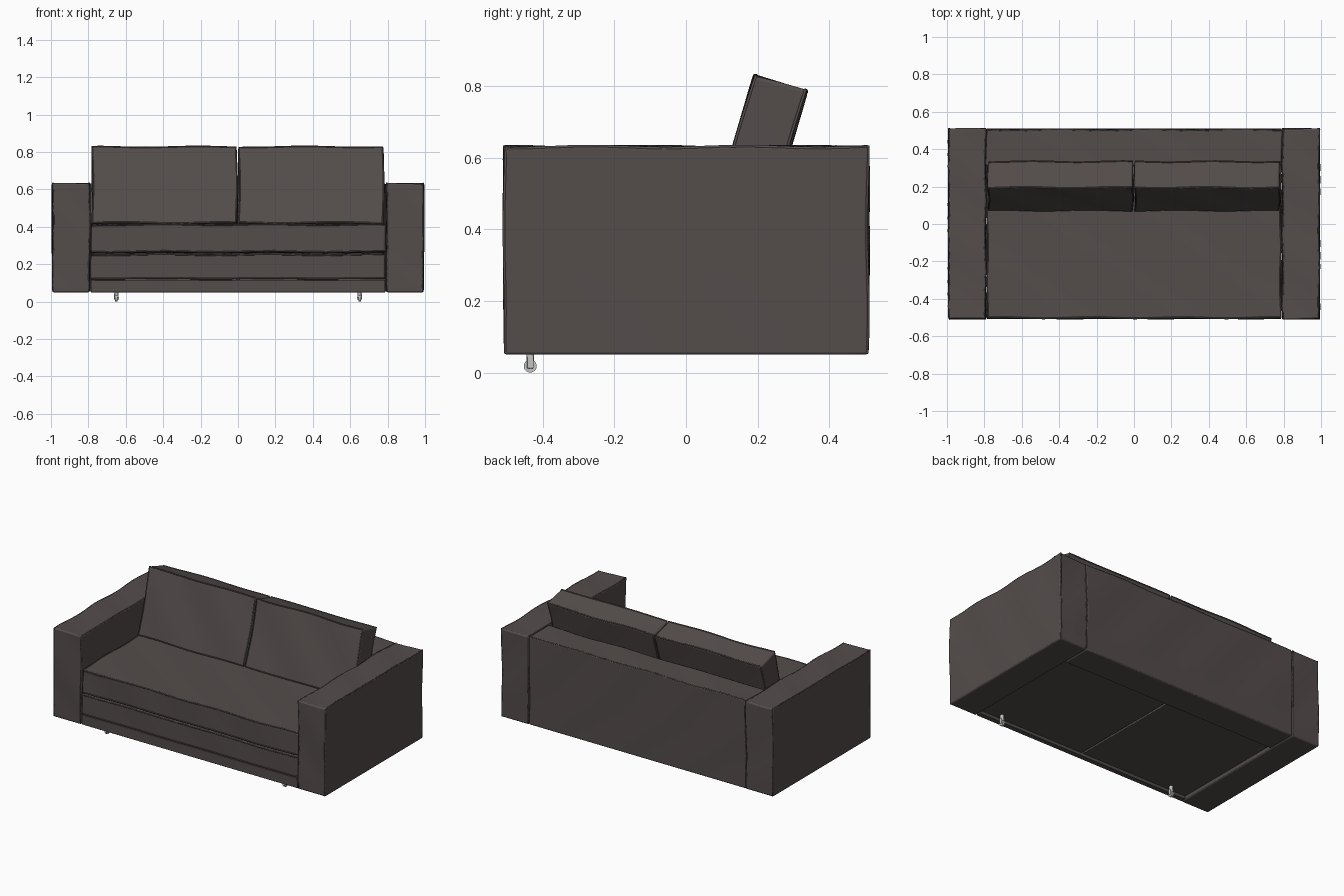
import bpy, bmesh, math
from mathutils import Vector, Matrix

if "Cube" in bpy.data.objects:
    bpy.data.objects.remove(bpy.data.objects["Cube"])


def material(name, rgb):
    m = bpy.data.materials.new(name)
    m.diffuse_color = (*rgb, 1)
    m.use_nodes = True
    m.node_tree.nodes["Principled BSDF"].inputs["Base Color"].default_value = m.diffuse_color
    return m


FABRIC = material("dark taupe fabric", (0.088, 0.073, 0.071))
METAL = material("light grey metal", (0.55, 0.55, 0.53))


def wobble(p, amt):
    # gentle upholstery waviness, fading out towards the flat underside
    k = amt * min(1, max(0, (p.z - 0.06) / 0.2))
    return p + k * Vector((math.sin(17 * p.y + 9 * p.z), math.sin(13 * p.x + 11 * p.z),
                           math.sin(11 * p.x + 15 * p.y + 1)))


def finish(ob, angle=40):
    bpy.ops.object.select_all(action='DESELECT')
    ob.select_set(True)
    bpy.context.view_layer.objects.active = ob
    bpy.ops.object.shade_smooth_by_angle(angle=math.radians(angle))


def soft_box(name, lo, hi, mat=FABRIC, amt=0.003, bevel=0.008, frame=Matrix(), cuts=14):
    """Bevelled, slightly wavy box between two corners, placed by a matrix."""
    lo, hi = Vector(lo), Vector(hi)
    bm = bmesh.new()
    bmesh.ops.create_cube(bm, size=1)
    bmesh.ops.subdivide_edges(bm, edges=bm.edges[:], cuts=cuts, use_grid_fill=True)
    for v in bm.verts:
        p = Vector([lo[i] + (v.co[i] + 0.5) * (hi[i] - lo[i]) for i in range(3)])
        v.co = wobble(frame @ p, amt)
    me = bpy.data.meshes.new(name)
    bm.to_mesh(me)
    bm.free()
    me.materials.append(mat)
    ob = bpy.data.objects.new(name, me)
    bpy.context.collection.objects.link(ob)
    b = ob.modifiers.new("soft edges", 'BEVEL')
    b.width, b.segments, b.limit_method = bevel, 2, 'ANGLE'
    b.angle_limit = math.radians(50)
    finish(ob)
    return ob


def piping(name, corners, amt=0.003, frame=Matrix(), radius=0.0045, steps=16):
    """Thin raised seam running round a closed loop of corners."""
    pts = []
    for i, a in enumerate(corners):
        a, b = Vector(a), Vector(corners[(i + 1) % len(corners)])
        pts += [wobble(frame @ a.lerp(b, j / steps), amt) for j in range(steps)]
    cu = bpy.data.curves.new(name, 'CURVE')
    cu.dimensions = '3D'
    cu.bevel_depth, cu.bevel_resolution = radius, 1
    sp = cu.splines.new('POLY')
    sp.points.add(len(pts) - 1)
    for q, p in zip(sp.points, pts):
        q.co = (*p, 1)
    sp.use_cyclic_u = True
    cu.materials.append(FABRIC)
    ob = bpy.data.objects.new(name, cu)
    bpy.context.collection.objects.link(ob)


def rect(axis, at, lo, hi):
    """Four corners of a rectangle perpendicular to an axis."""
    out = []
    for u, v in ((lo[0], lo[1]), (hi[0], lo[1]), (hi[0], hi[1]), (lo[0], hi[1])):
        c = [u, v]
        c.insert(axis, at)
        out.append(tuple(c))
    return out


def cylinder(name, radius, depth, loc, axis='Z'):
    rot = (0, math.pi / 2, 0) if axis == 'X' else (0, 0, 0)
    bpy.ops.mesh.primitive_cylinder_add(vertices=20, radius=radius, depth=depth,
                                        location=loc, rotation=rot)
    ob = bpy.context.object
    ob.name = name
    ob.data.materials.append(METAL)
    finish(ob)


# arms with seams on their outer and inner sides
for s, side in ((-1, "left"), (1, "right")):
    x0, x1 = sorted((s * 0.792, s * 0.993))
    soft_box(side + "_arm", (x0, -0.508, 0.05), (x1, 0.51, 0.632))
    for x, part in ((s * 0.988, "outer"), (s * 0.797, "inner")):
        piping(f"{side}_arm_{part}_seam", rect(0, x, (-0.505, 0.056), (0.507, 0.629)))

# back panel between the arms
soft_box("back_panel", (-0.79, 0.31, 0.05), (0.79, 0.508, 0.632))
piping("back_panel_seam", rect(1, 0.503, (-0.785, 0.056), (0.785, 0.629)))

# seat mattress, folded mattress below it, and front rail
soft_box("seat_cushion", (-0.787, -0.505, 0.262), (0.787, 0.315, 0.415), bevel=0.012)
piping("seat_top_seam", rect(2, 0.411, (-0.783, -0.502), (0.783, 0.30)))
piping("seat_bottom_seam", rect(2, 0.268, (-0.783, -0.503), (0.783, 0.30)))
soft_box("folded_mattress", (-0.787, -0.505, 0.12), (0.787, 0.315, 0.256), bevel=0.012)
piping("mattress_top_seam", rect(2, 0.25, (-0.783, -0.503), (0.783, 0.30)))
piping("mattress_bottom_seam", rect(2, 0.124, (-0.783, -0.503), (0.783, 0.30)))
soft_box("front_rail", (-0.787, -0.503, 0.05), (0.787, -0.47, 0.116), bevel=0.005)

# recessed underside in two halves
for s, side in ((-1, "left"), (1, "right")):
    x0, x1 = sorted((s * 0.006, s * 0.789))
    soft_box(side + "_base_panel", (x0, -0.475, 0.07), (x1, 0.312, 0.125), amt=0, bevel=0.003, cuts=1)

# leaning back cushions
lean = Matrix.Translation((0, 0.204, 0.604)) @ Matrix.Rotation(-0.286, 4, 'X')
for s, side in ((-1, "left"), (1, "right")):
    x0, x1 = sorted((s * 0.004, s * 0.78))
    soft_box(side + "_back_cushion", (x0, -0.077, -0.215), (x1, 0.077, 0.213),
             amt=0.003, bevel=0.01, frame=lean)
    for y, part in ((-0.073, "front"), (0.073, "rear")):
        piping(f"{side}_cushion_{part}_seam",
               rect(1, y, (x0 + 0.004, -0.211), (x1 - 0.004, 0.211)), frame=lean)

# front casters
for s, side in ((-1, "left"), (1, "right")):
    x = s * 0.65
    cylinder(side + "_caster_wheel", 0.018, 0.014, (x, -0.435, 0.018), 'X')
    cylinder(side + "_caster_axle", 0.006, 0.026, (x, -0.435, 0.018), 'X')
    cylinder(side + "_caster_stem", 0.011, 0.046, (x, -0.435, 0.055))
    for d in (-0.01, 0.01):
        soft_box(side + "_caster_fork", (x + d - 0.002, -0.444, 0.012),
                 (x + d + 0.002, -0.426, 0.045), METAL, amt=0, bevel=0.001, cuts=1)
